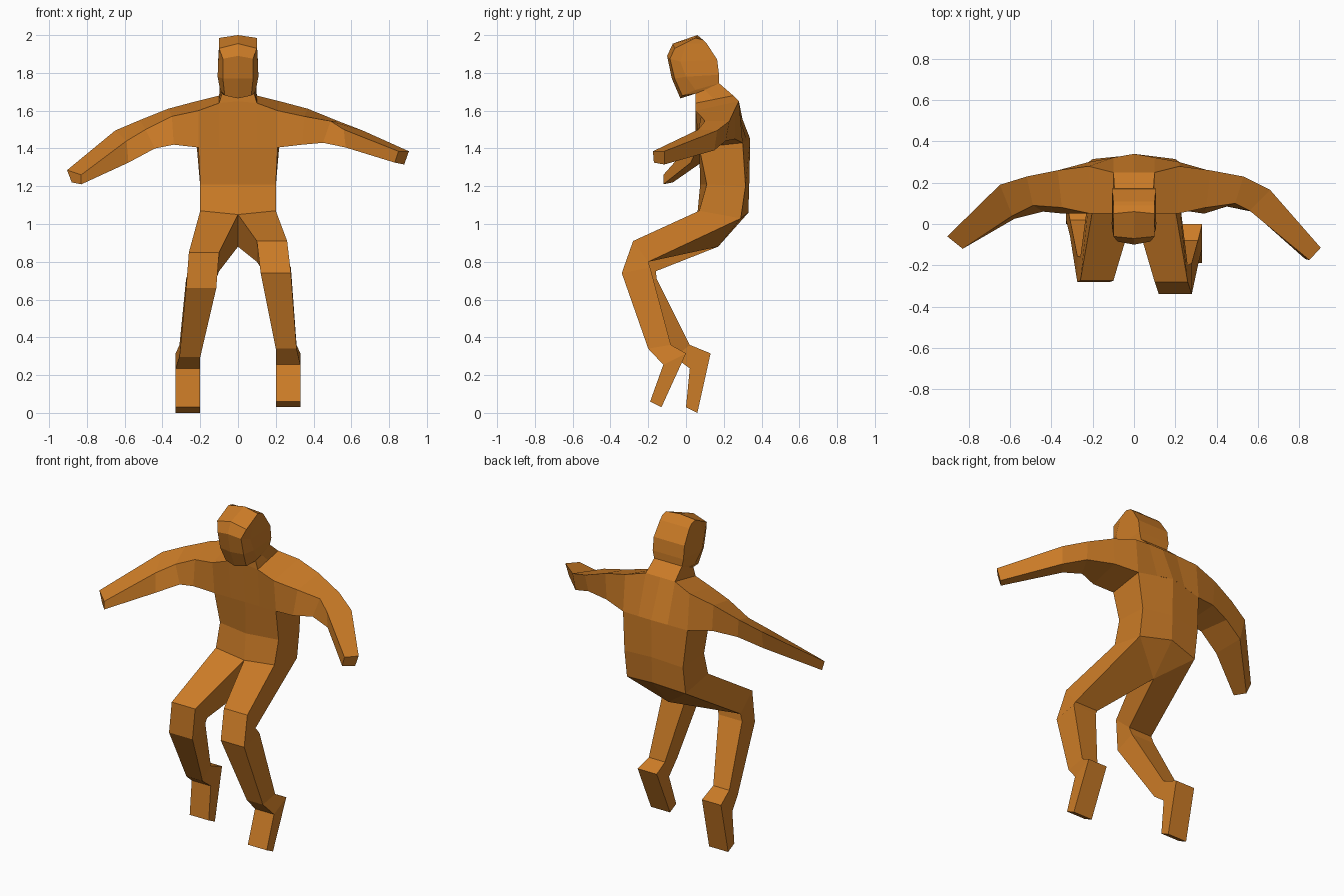
import bpy, bmesh

mat = bpy.data.materials.new("orange_clay")
mat.diffuse_color = (0.6, 0.2, 0.02, 1)


def loft(name, rings, skip=(), caps=(), extra=()):
    """Skin a list of closed rings; skip holds (segment, side) pairs left open."""
    bm = bmesh.new()
    vs = [[bm.verts.new(p) for p in r] for r in rings]
    n = len(rings[0])
    for i in range(len(rings) - 1):
        for j in range(n):
            if (i, j) not in skip:
                k = (j + 1) % n
                bm.faces.new((vs[i][j], vs[i][k], vs[i + 1][k], vs[i + 1][j]))
    for c in caps:
        bm.faces.new(vs[c])
    for pts in extra:
        bm.faces.new([bm.verts.new(p) for p in pts])
    bmesh.ops.remove_doubles(bm, verts=bm.verts, dist=0.0005)
    bmesh.ops.recalc_face_normals(bm, faces=bm.faces)
    me = bpy.data.meshes.new(name)
    bm.to_mesh(me)
    bm.free()
    me.materials.append(mat)
    ob = bpy.data.objects.new(name, me)
    bpy.context.collection.objects.link(ob)
    return ob


def flip(pts):
    return [(-x, y, z) for x, y, z in pts]


def sym(half):
    """Close a half ring that starts and ends on the centre line."""
    return half + flip(half[1:-1])[::-1]


# Torso, with the two seat triangles running down to the crotch
hip_f, hip_b = (0.2, 0.07, 1.07), (0.2, 0.29, 1.03)
mid_f, mid_b, crotch = (0, 0.06, 1.05), (0, 0.33, 1.06), (0, 0.17, 0.88)
torso = [
    [mid_f, hip_f, hip_b, mid_b],
    [(0, 0.075, 1.21), (0.2, 0.11, 1.21), (0.2, 0.315, 1.2), (0, 0.335, 1.22)],
    [(0, 0.07, 1.405), (0.21, 0.07, 1.405), (0.22, 0.3, 1.43), (0, 0.34, 1.45)],
]
seat = [mid_b, hip_b, crotch]
loft("torso", [sym(r) for r in torso], extra=[seat, flip(seat)])

# Shoulders and arms: rings are top front, top back, bottom back, bottom front
centre = [(0, 0.05, 1.65), (0, 0.25, 1.68), (0, 0.34, 1.45), (0, 0.07, 1.405)]
shoulder = [
    [(0.1, 0.05, 1.64), (0.1, 0.25, 1.68), (0.1, 0.322, 1.441), (0.1, 0.07, 1.405)],
    [(0.21, 0.05, 1.6), (0.22, 0.28, 1.65), (0.22, 0.3, 1.43), (0.21, 0.07, 1.405)],
    [(0.35, 0.08, 1.57), (0.37, 0.26, 1.61), (0.36, 0.26, 1.45), (0.34, 0.05, 1.42)],
]
right_arm = [
    [(0.49, 0.1, 1.545), (0.53, 0.23, 1.545), (0.52, 0.21, 1.44), (0.45, 0.085, 1.43)],
    [(0.56, 0.065, 1.5), (0.66, 0.165, 1.495), (0.65, 0.15, 1.39), (0.57, 0.06, 1.405)],
    [(0.85, -0.175, 1.385), (0.905, -0.115, 1.385), (0.88, -0.115, 1.315), (0.83, -0.17, 1.325)],
]
left_arm = [
    [(-0.49, 0.09, 1.5), (-0.52, 0.23, 1.55), (-0.5, 0.21, 1.43), (-0.44, 0.06, 1.4)],
    [(-0.59, 0.04, 1.44), (-0.65, 0.19, 1.495), (-0.64, 0.16, 1.38), (-0.58, 0.025, 1.325)],
    [(-0.83, -0.12, 1.26), (-0.905, -0.06, 1.285), (-0.88, -0.07, 1.22), (-0.83, -0.12, 1.21)],
]
rings = left_arm[::-1] + [flip(r) for r in shoulder[::-1]] + [centre] + shoulder + right_arm
opened = {(i, 2) for i in range(4, 8)} | {(5, 0), (6, 0)}
loft("shoulders_and_arms", rings, skip=opened, caps=(0, -1))

# Legs: inner x, outer x, front y z, back y z for knee, shin, ankle and toe
legs = {
    "right_leg": (1, [
        (0.1, 0.26, -0.28, 0.91, -0.2, 0.80),
        (0.12, 0.28, -0.34, 0.74, -0.19, 0.77),
        (0.2, 0.31, -0.2, 0.34, -0.08, 0.36),
        (0.2, 0.33, -0.12, 0.255, 0.0, 0.315),
        (0.2, 0.33, -0.19, 0.06, -0.13, 0.03)]),
    "left_leg": (-1, [
        (0.1, 0.26, -0.275, 0.85, -0.16, 0.75),
        (0.115, 0.275, -0.28, 0.66, -0.155, 0.71),
        (0.2, 0.31, -0.06, 0.295, 0.02, 0.36),
        (0.2, 0.33, 0.02, 0.235, 0.13, 0.315),
        (0.2, 0.33, 0.0, 0.03, 0.06, 0.0)]),
}
for name, (s, spec) in legs.items():
    rings = [[hip_f, mid_f, crotch, hip_b]]
    for xi, xo, yf, zf, yb, zb in spec:
        rings.append([(xo, yf, zf), (xi, yf, zf), (xi, yb, zb), (xo, yb, zb)])
    loft(name, [r if s > 0 else flip(r) for r in rings], caps=(-1,))

# Neck and head: centre front, face edge, cheek and back corner of each ring
head = [
    [(0, 0.05, 1.65), (0.1, 0.05, 1.64), (0.1, 0.15, 1.66), (0.1, 0.25, 1.68)],
    [(0, 0.05, 1.69), (0.085, 0.05, 1.69), (0.09, 0.1, 1.71), (0.095, 0.175, 1.745)],
    [(0, -0.03, 1.665), (0.07, -0.02, 1.68), (0.095, 0.05, 1.71), (0.095, 0.175, 1.745)],
    [(0, -0.075, 1.77), (0.08, -0.06, 1.77), (0.108, 0.0, 1.78), (0.105, 0.175, 1.79)],
    [(0, -0.1, 1.89), (0.08, -0.085, 1.875), (0.105, -0.03, 1.86), (0.105, 0.165, 1.87)],
    [(0, -0.07, 1.955), (0.1, -0.06, 1.93), (0.1, 0.0, 1.955), (0.1, 0.11, 1.955)],
    [(0, 0.06, 2.0), (0.1, 0.05, 1.985), (0.1, 0.05, 1.985), (0.1, 0.09, 1.975)],
]
loft("head", [sym(h + [(0, h[-1][1], h[-1][2])]) for h in head], caps=(-1,))
